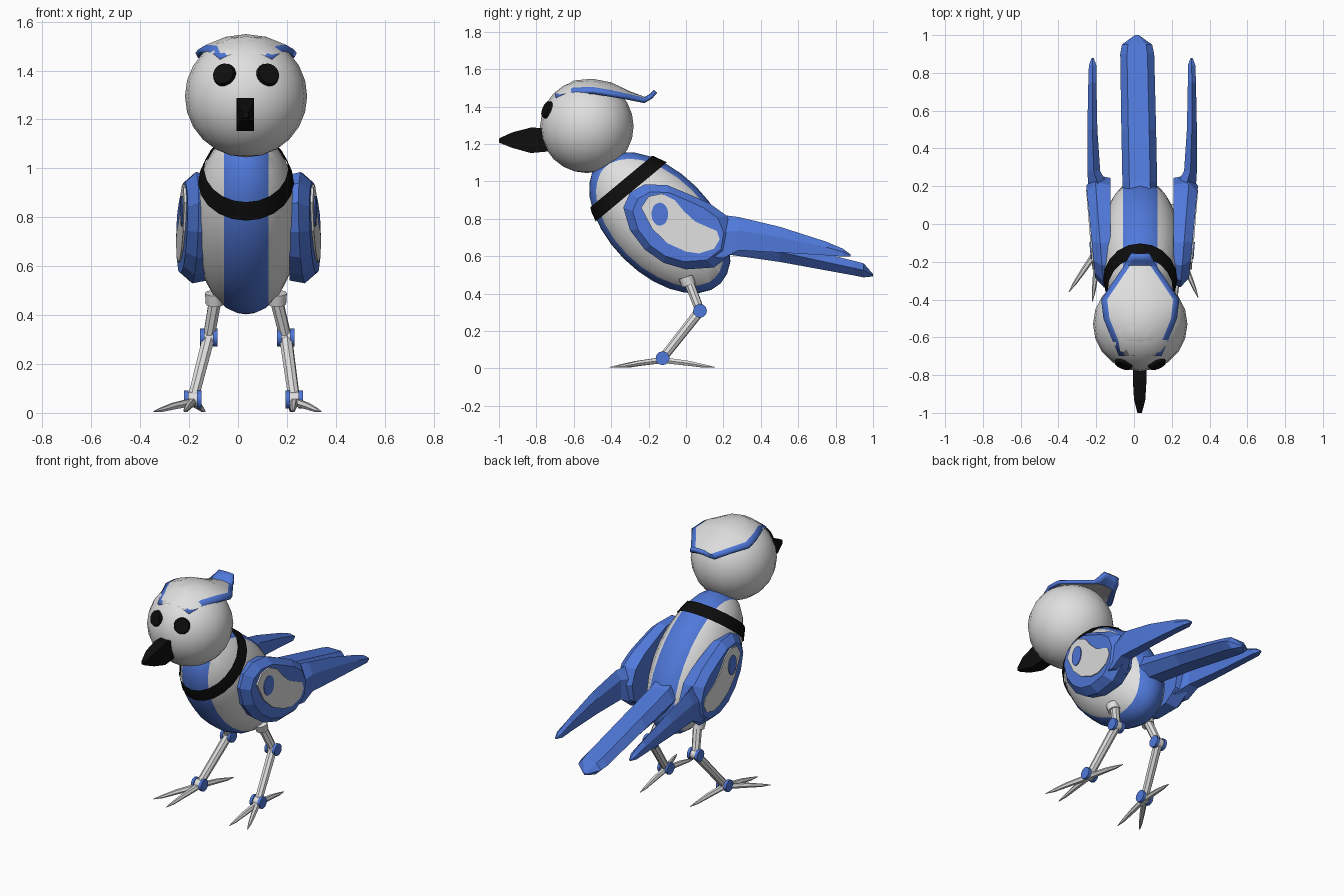
import bpy, bmesh, math
from mathutils import Matrix, Vector

if "Cube" in bpy.data.objects:
    bpy.data.objects.remove(bpy.data.objects["Cube"])

CX = 0.033  # body centre line


def material(name, rgb):
    m = bpy.data.materials.new(name)
    m.diffuse_color = (*rgb, 1)
    m.use_nodes = True
    m.node_tree.nodes["Principled BSDF"].inputs["Base Color"].default_value = m.diffuse_color
    return m


WHITE = material("white", (0.74, 0.74, 0.74))
BLUE = material("blue", (0.08, 0.19, 0.70))
BLACK = material("black", (0.004, 0.004, 0.004))


def finish(bm, name, mats, smooth=None):
    bmesh.ops.recalc_face_normals(bm, faces=bm.faces)
    me = bpy.data.meshes.new(name)
    bm.to_mesh(me)
    bm.free()
    for m in mats:
        me.materials.append(m)
    ob = bpy.data.objects.new(name, me)
    bpy.context.collection.objects.link(ob)
    if smooth:
        bpy.ops.object.select_all(action='DESELECT')
        ob.select_set(True)
        bpy.context.view_layer.objects.active = ob
        bpy.ops.object.shade_smooth_by_angle(angle=math.radians(smooth))
    return ob


def skin(rings, name, mat, smooth=None):
    """Skin a list of equal-length rings and cap both ends."""
    bm = bmesh.new()
    vs = [[bm.verts.new(p) for p in r] for r in rings]
    n = len(vs[0])
    for a, b in zip(vs, vs[1:]):
        for i in range(n):
            j = (i + 1) % n
            bm.faces.new((a[i], a[j], b[j], b[i]))
    bm.faces.new(vs[0])
    bm.faces.new(vs[-1][::-1])
    return finish(bm, name, [mat], smooth)


def tube(pts, radii, name, mat, n=8):
    pts = [Vector(p) for p in pts]
    rings = []
    for i, (p, r) in enumerate(zip(pts, radii)):
        d = pts[min(i + 1, len(pts) - 1)] - pts[max(i - 1, 0)]
        q = d.to_track_quat('Z', 'Y')
        rings.append([p + q @ Vector((r * math.cos(t), r * math.sin(t), 0))
                      for t in (2 * math.pi * k / n for k in range(n))])
    return skin(rings, name, mat, 40)


def ellipsoid(mat, u=20, v=14):
    bm = bmesh.new()
    bmesh.ops.create_uvsphere(bm, u_segments=u, v_segments=v, radius=1, matrix=mat)
    return bm


def cut(bm, co, no, clear=False):
    bmesh.ops.bisect_plane(bm, geom=bm.verts[:] + bm.edges[:] + bm.faces[:],
                           plane_co=co, plane_no=no, clear_outer=clear)


# Body: tilted egg with a blue stripe running all round the middle
def body_matrix(k):
    return (Matrix.Translation((CX, -0.14, 0.78)) @ Matrix.Rotation(math.radians(45), 4, 'X')
            @ Matrix.Diagonal((0.217 * k, 0.273 * k, 0.46 * k, 1)))


bm = ellipsoid(body_matrix(1))
for s in (-1, 1):
    cut(bm, (CX + s * 0.091, 0, 0), (1, 0, 0))
for f in bm.faces:
    f.material_index = int(abs(f.calc_center_median().x - CX) < 0.091)
finish(bm, "body", [WHITE, BLUE], 40)

# Collar: slanted slice of a slightly larger egg
bm = ellipsoid(body_matrix(1.03))
slope = Vector((0, -0.64, 0.77))
cut(bm, (0, -0.43, 0.83), -slope, True)
cut(bm, (0, -0.49, 0.88), slope, True)
finish(bm, "collar", [BLACK], 40)

# Head
finish(ellipsoid(Matrix.Translation((CX, -0.53, 1.295)) @ Matrix.Scale(0.25, 4), 20, 12),
       "head", [WHITE], 40)

# Eyes: discs lying on the head
for s in (-1, 1):
    d = Vector((s * 0.091, -0.215, 0.09)).normalized()
    bm = bmesh.new()
    bmesh.ops.create_cone(bm, cap_ends=True, segments=20, radius1=0.05, radius2=0.044, depth=0.02,
                          matrix=Matrix.Translation(Vector((CX, -0.53, 1.295)) + d * 0.248)
                          @ d.to_track_quat('Z', 'Y').to_matrix().to_4x4())
    finish(bm, "eye", [BLACK])

# Beak
beak = [(-0.74, 1.16, 1.285, 0.036), (-0.83, 1.152, 1.288, 0.036), (-0.93, 1.18, 1.262, 0.03),
        (-1.0, 1.208, 1.23, 0.012)]
skin([[(0.03 + a * w, y, z) for a, z in ((-1, lo), (1, lo), (1, hi), (-1, hi))]
      for y, lo, hi, w in beak], "beak", BLACK)

# Crest: cap sheet over the head with a blue rim that curls up at the back
rows = [(-0.70, 0.112, 1.455, 1.476), (-0.60, 0.155, 1.48, 1.54), (-0.50, 0.195, 1.487, 1.549),
        (-0.40, 0.207, 1.472, 1.53), (-0.30, 0.14, 1.455, 1.482), (-0.22, 0.085, 1.44, 1.452),
        (-0.195, 0.07, 1.46, 1.467), (-0.17, 0.05, 1.488, 1.49)]
bm = bmesh.new()
grid = []
for y, w, ze, zm in rows:
    k = 1 - 0.032 / w
    grid.append([bm.verts.new((CX + t * w, y, zm + (ze - zm) * t * t))
                 for t in (-1, -k, -k / 2, 0, k / 2, k, 1)])
for i in range(len(grid) - 1):
    for j in range(6):
        f = bm.faces.new((grid[i][j], grid[i][j + 1], grid[i + 1][j + 1], grid[i + 1][j]))
        f.material_index = int(j in (0, 5) or i >= 5)
ob = finish(bm, "crest", [WHITE, BLUE], 50)
mod = ob.modifiers.new("thickness", 'SOLIDIFY')
mod.thickness = 0.022
mod.offset = -1

# Tail
tail = [(0.08, 0.60, 0.82, 0.09), (0.22, 0.61, 0.745, 0.092), (0.5, 0.57, 0.675, 0.092),
        (0.9, 0.497, 0.575, 0.09), (0.95, 0.487, 0.562, 0.08), (1.0, 0.492, 0.505, 0.01)]
skin([[(0.035 - 0.02 * y + a * w, y, z) for a, z in
       ((-1, (lo + hi) / 2), (-0.5, lo), (0.5, lo), (1, (lo + hi) / 2), (0.6, hi), (-0.6, hi))]
      for y, lo, hi, w in tail], "tail", BLUE)

# Wings: bevelled shoulder plate, white patch, blue spot and long feather
outline = [(-0.335, 0.86), (-0.3, 0.94), (-0.22, 0.985), (-0.1, 0.98), (0.02, 0.93), (0.13, 0.88),
           (0.22, 0.815), (0.26, 0.72), (0.24, 0.61), (0.15, 0.54), (0, 0.53), (-0.12, 0.565),
           (-0.22, 0.635), (-0.3, 0.74)]
patch = [(-0.24, 0.86), (-0.2, 0.92), (-0.13, 0.935), (-0.06, 0.9), (-0.01, 0.84), (0.05, 0.785),
         (0.165, 0.735), (0.18, 0.69), (0.15, 0.64), (0.07, 0.615), (0, 0.625), (-0.1, 0.67),
         (-0.18, 0.745)]
spot = [(-0.14 + 0.045 * math.cos(t), 0.825 + 0.062 * math.sin(t))
        for t in (math.pi * k / 8 for k in range(16))]
feather = [(0.05, 0.60, 0.86, 0.22, 0.315), (0.2, 0.59, 0.82, 0.22, 0.328),
           (0.28, 0.632, 0.81, 0.265, 0.333), (0.5, 0.62, 0.758, 0.28, 0.333),
           (0.75, 0.605, 0.678, 0.285, 0.328), (0.84, 0.598, 0.64, 0.285, 0.325),
           (0.88, 0.60, 0.61, 0.30, 0.31)]


def wing(s):
    def X(x):  # place left or right
        return 0.043 + s * (x - 0.043)

    def ring(pts, base, k=1.0, tilt=0.08):
        return [(X(base + tilt * (y + 0.1)), -0.06 + k * (y + 0.06), 0.76 + k * (z - 0.76))
                for y, z in pts]
    skin([ring(outline, 0.21, 0.95, 0), ring(outline, 0.265), ring(outline, 0.31, 0.82)],
         "wing", BLUE)
    skin([ring(patch, 0.305), ring(patch, 0.317)], "wing_patch", WHITE)
    skin([ring(spot, 0.314), ring(spot, 0.322)], "wing_spot", BLUE)
    skin([[(X(xi), y, lo), (X(xo), y, lo), (X(xo), y, lo + (hi - lo) * 0.6), (X(xi + xo) / 2 + X(0) / 2, y, hi),
           (X(xi), y, lo + (hi - lo) * 0.7)] for y, lo, hi, xi, xo in feather],
         "wing_feather", BLUE)


# Joints: white hub between two blue discs
def joint(p):
    for dx, half, r, mat, name in ((0, 0.024, 0.03, WHITE, "joint_hub"),
                                   (-0.027, 0.009, 0.037, BLUE, "joint_disc"),
                                   (0.027, 0.009, 0.037, BLUE, "joint_disc")):
        c = Vector(p) + Vector((dx, 0, 0))
        h = Vector((half, 0, 0))
        tube([c - h, c + h], [r, r], name, mat, 12)


def leg(hx, kx, ax, toes):
    hip, knee, ankle = (hx, 0.02, 0.45), (kx, 0.075, 0.308), (ax, -0.125, 0.055)
    tube([(hx, 0.0, 0.49), (hx, 0.015, 0.445)], [0.04, 0.037], "hip", WHITE, 12)
    tube([hip, knee], [0.027, 0.025], "thigh", WHITE)
    tube([knee, ankle], [0.027, 0.024], "shin", WHITE)
    joint(knee)
    joint(ankle)
    for tx, ty in toes:
        a, t = Vector((ax, -0.125, 0.045)), Vector((tx, ty, 0.006))
        tube([a, a.lerp(t, 0.5) + Vector((0, 0, 0.002)), a.lerp(t, 0.8) - Vector((0, 0, 0.001)), t],
             [0.018, 0.015, 0.01, 0.002], "toe", WHITE, 6)


for s in (-1, 1):
    wing(s)
leg(0.16, 0.195, 0.23, [(0.34, -0.39), (0.225, -0.41), (0.215, 0.155)])
leg(-0.095, -0.12, -0.185, [(-0.345, -0.36), (-0.22, -0.41), (-0.135, 0.15)])
